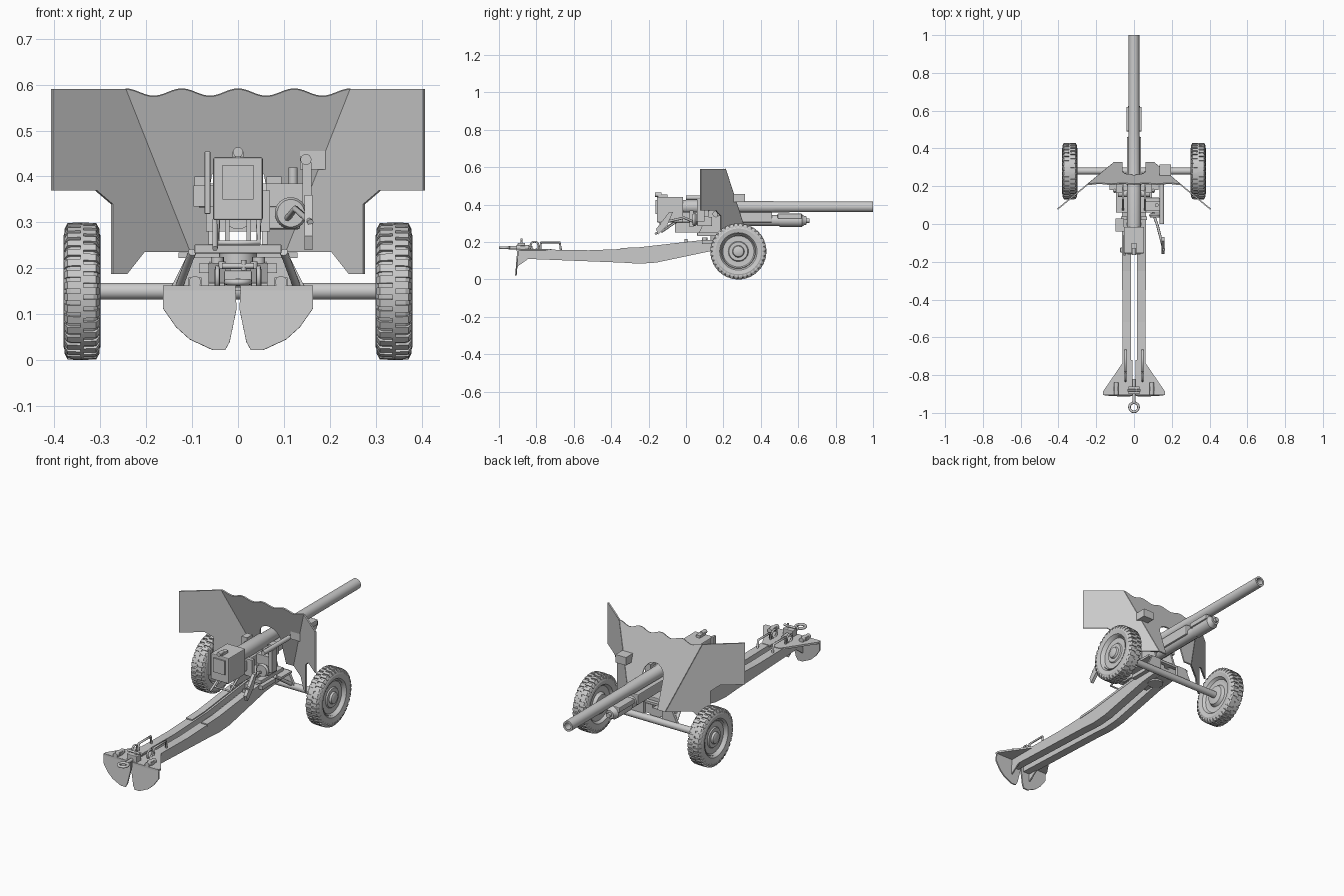
import bpy, bmesh
from math import sin, cos, pi
from mathutils import Vector

if "Cube" in bpy.data.objects:
    bpy.data.objects.remove(bpy.data.objects["Cube"])


# ---------- helpers: geometry is written in world coordinates ----------
def finish(name, bm, mirror=False, smooth=False, thick=0, bevel=0):
    bmesh.ops.recalc_face_normals(bm, faces=bm.faces)
    me = bpy.data.meshes.new(name)
    bm.to_mesh(me)
    bm.free()
    ob = bpy.data.objects.new(name, me)
    bpy.context.collection.objects.link(ob)
    if thick:
        m = ob.modifiers.new("thickness", 'SOLIDIFY')
        m.thickness, m.offset = thick, 0
    if bevel:
        m = ob.modifiers.new("bevel", 'BEVEL')
        m.width, m.segments = bevel, 2
    if mirror:
        ob.modifiers.new("mirror", 'MIRROR')
    if smooth:
        bpy.ops.object.select_all(action='DESELECT')
        bpy.context.view_layer.objects.active = ob
        ob.select_set(True)
        bpy.ops.object.shade_smooth_by_angle()
    return ob


def box(name, x, y, z, **kw):
    bm = bmesh.new()
    bmesh.ops.create_cube(bm, size=1)
    for v in bm.verts:
        v.co = [a[0] + (c + .5) * (a[1] - a[0]) for a, c in zip((x, y, z), v.co)]
    return finish(name, bm, **kw)


def lathe(name, start, axis, profile, seg=24, **kw):
    """Turn (distance along axis, radius) pairs around an axis."""
    bm = bmesh.new()
    o, d = Vector(start), Vector(axis).normalized()
    u = d.orthogonal().normalized()
    w = d.cross(u)
    rings = [[bm.verts.new(o + d * t + (u * cos(2 * pi * i / seg) + w * sin(2 * pi * i / seg)) * r)
              for i in range(seg)] for t, r in profile]
    for a, b in zip(rings, rings[1:]):
        for i in range(seg):
            bm.faces.new((a[i], a[(i + 1) % seg], b[(i + 1) % seg], b[i]))
    bm.faces.new(rings[0])
    bm.faces.new(rings[-1])
    return finish(name, bm, smooth=True, **kw)


def rod(name, p, q, r, seg=16, **kw):
    d = Vector(q) - Vector(p)
    return lathe(name, p, d, [(0, r), (d.length, r)], seg, **kw)


def prism(name, pts, axis, a, b, **kw):
    """Extrude a 2D outline along axis 0/1/2 from a to b."""
    bm = bmesh.new()
    vs = []
    for p in pts:
        c = list(p)
        c.insert(axis, a)
        vs.append(bm.verts.new(c))
    f = bm.faces.new(vs)
    g = bmesh.ops.extrude_face_region(bm, geom=[f])['geom']
    off = Vector([b - a if i == axis else 0 for i in range(3)])
    bmesh.ops.translate(bm, vec=off, verts=[v for v in g if isinstance(v, bmesh.types.BMVert)])
    return finish(name, bm, **kw)


def sheet(name, pts, depth, thick, **kw):
    """Plate outlined in x/z with y given by a function."""
    bm = bmesh.new()
    bm.faces.new([bm.verts.new((x, depth(x, z), z)) for x, z in pts])
    return finish(name, bm, thick=thick, **kw)


def wire(name, pts, r, cyclic=False, mirror=False):
    cu = bpy.data.curves.new(name, 'CURVE')
    cu.dimensions, cu.bevel_depth, cu.bevel_resolution = '3D', r, 2
    cu.use_fill_caps = True
    s = cu.splines.new('POLY')
    s.points.add(len(pts) - 1)
    for p, c in zip(s.points, pts):
        p.co = (*c, 1)
    s.use_cyclic_u = cyclic
    ob = bpy.data.objects.new(name, cu)
    bpy.context.collection.objects.link(ob)
    if mirror:
        ob.modifiers.new("mirror", 'MIRROR')
    return ob


# ---------- wheels and axle ----------
WY, WZ = .28, .15
lathe("tyre", (.30, WY, WZ), (1, 0, 0),
      [(.02, .088), (.004, .1), (0, .122), (.006, .138), (.015, .144), (.065, .144),
       (.074, .138), (.08, .122), (.076, .1), (.06, .088)], 48, mirror=True)
lathe("wheel_disc", (.30, WY, WZ), (1, 0, 0),
      [(.0, .03), (.004, .05), (.022, .06), (.018, .09), (.064, .094), (.07, .09), (.058, .082),
       (.052, .06), (.066, .05), (.066, .032), (.076, .028), (.08, .02)], 32, mirror=True)
bm = bmesh.new()
N = 36
for side in (0, 1):
    for k in range(N):
        a = 2 * pi * (k + side * .5) / N
        inner, outer = (.343, .302) if side == 0 else (.337, .378)
        sec = [(inner, .142), (inner, .15), ((outer * 5 + inner) / 6, .149), (outer, .136), (outer, .122)]
        loops = []
        for da in (-.055, .055):
            loops.append([bm.verts.new((x, WY + r * cos(a + da), WZ + r * sin(a + da))) for x, r in sec])
        bm.faces.new(loops[0])
        bm.faces.new(loops[1])
        for i in range(5):
            j = (i + 1) % 5
            bm.faces.new((loops[0][i], loops[0][j], loops[1][j], loops[1][i]))
finish("tyre_tread", bm, mirror=True)
rod("axle", (-.31, WY, WZ), (.31, WY, WZ), .018)
prism("axle_bracket", [(.055, .15), (.15, .15), (.11, .23), (.055, .23)], 1, .265, .28, mirror=True)
wire("axle_brace", [(.13, .28, .155), (.1, .17, .235)], .009, mirror=True)

# ---------- shield ----------
fold = lambda x, z: .21 + (.59 - z) * .324
wing = lambda x, z: .21 - (x - .245) * .82
top = [(x, .583 + .008 * cos(2 * pi * x / .1225)) for x in [-.245 + .49 * i / 48 for i in range(49)]]
arch = [(.06 * cos(pi * i / 10), .385 + .06 * sin(pi * i / 10)) for i in range(11)]
sheet("shield_centre", top + [(.105, .235), (.06, .235)] + arch + [(-.06, .235), (-.105, .235)], fold, .007)
sheet("shield_wing", [(.245, .591), (.405, .591), (.405, .37), (.31, .37), (.275, .34), (.275, .188),
                      (.243, .188), (.206, .235), (.105, .235)], wing, .007, mirror=True)
box("sight_port_hood", (.135, .197), (.25, .315), (.415, .458))

# ---------- barrel, breech and recoil gear ----------
BZ = .388
lathe("barrel", (0, -.04, BZ), (0, 1, 0),
      [(0, .037), (.24, .037), (.26, .032), (.5, .031), (.52, .029), (1.04, .028), (1.04, .018), (.98, .018)], 28)
lathe("recoil_cylinder", (0, .0, .315), (0, 1, 0),
      [(0, .03), (.5, .03), (.5, .034), (.62, .034), (.63, .026), (.645, .022), (.645, .012), (.66, .012)], 20)
box("cradle_trough", (-.038, .038), (-.02, .46), (.305, .36), bevel=.004)
box("cradle_front_clamp", (-.04, .04), (.49, .62), (.325, .352), bevel=.004)
box("cradle_rear_plate", (-.07, .07), (.02, .04), (.28, .37))
box("breech_block", (-.054, .054), (-.155, -.015), (.305, .442), bevel=.004)
box("breech_wedge", (-.034, .034), (-.162, -.05), (.35, .425))
box("breech_top_catch", (-.012, .012), (-.15, -.1), (.44, .455))
rod("breech_catch_knob", (0, -.165, .453), (0, -.13, .453), .011)
box("breech_lever", (-.073, -.06), (-.15, -.125), (.318, .455), bevel=.003)
box("breech_side_housing", (-.097, -.054), (-.04, .03), (.335, .38))
wire("breech_grip", [(-.05, -.06, .305), (-.05, -.165, .243)], .006)
wire("deflector_guard", [(.045, -.05, .31), (.045, -.13, .255), (-.045, -.13, .255), (-.045, -.05, .31)], .006)
box("guard_strut", (.018, .028), (-.06, .1), (.25, .31), mirror=True)

# ---------- saddle and elevating gear ----------
box("saddle_plate", (-.095, .095), (.06, .25), (.232, .252), bevel=.003)
box("saddle_lip", (-.13, .13), (.18, .27), (.222, .234))
prism("trunnion_cheek", [(.07, .25), (.25, .25), (.22, .34), (.18, .385), (.13, .385)], 0, .052, .064, mirror=True)
rod("trunnion_pin", (.035, .16, .35), (.085, .16, .35), .018, mirror=True)
box("trunnion_cap", (.062, .095), (.165, .21), (.34, .40), mirror=True)
rod("traverse_pivot", (0, .17, .15), (0, .17, .24), .04)
box("pivot_housing", (-.03, .03), (.08, .26), (.158, .2))
rod("hinge_barrel", (.045, .1, .16), (.045, .1, .225), .014, mirror=True)
box("hinge_link", (.03, .085), (.085, .2), (.19, .21), mirror=True)
box("elevation_gearbox", (.062, .135), (.06, .14), (.285, .335), bevel=.004)
box("sight_bracket", (.062, .145), (.07, .12), (.335, .385))
rod("sight_mount", (.12, .1, .38), (.12, .1, .42), .01)
rod("sight_tube", (.148, .0, .437), (.148, .22, .437), .012)
box("sight_arm", (.14, .16), (.06, .1), (.31, .43))
lathe("handwheel", (.115, .035, .32), (0, 1, 0), [(0, .03), (.012, .035), (.02, .03)], 20)
wire("shoulder_bar", [(.1, .06, .3), (.125, -.01, .33), (.158, -.14, .3)], .007)
prism("shoulder_piece", [(-.15, .24), (-.16, .27), (-.09, .36), (-.07, .36), (-.1, .29)], 0, .145, .162)

# ---------- trail legs ----------
trail = [(-.9, .162), (-.52, .156), (-.25, .166), (.15, .212), (.26, .215), (.26, .165), (.14, .153),
         (-.16, .09), (-.25, .084), (-.34, .09), (-.9, .112)]
prism("trail_leg", trail, 0, .016, .062, mirror=True)
cap = [(-.35, .168), (-.25, .172), (.1, .212), (.1, .2), (-.25, .16), (-.35, .155)]
prism("trail_cap_strip", cap, 0, .026, .064, mirror=True)
rod("trail_lock_post", (.035, .0, .18), (.035, .0, .215), .008, mirror=True)

# ---------- spades and towing gear ----------
prism("spade_top_plate", [(.05, -.72), (.163, -.885), (.163, -.905), (.008, -.905), (.008, -.72)],
      2, .152, .162, mirror=True)
sheet("spade_blade", [(.006, .162), (.163, .162), (.163, .112), (.135, .072), (.105, .045), (.055, .022),
                      (.028, .022), (.018, .04), (.003, .112)],
      lambda x, z: -.898 - (.162 - z) * .08, .008, mirror=True)
prism("spade_gusset", [(-.9, .155), (-.78, .155), (-.9, .07)], 0, .055, .062, mirror=True)
rod("spade_pin", (.094, -.905, .17), (.094, -.84, .17), .013, mirror=True)
box("spade_pin_base", (.08, .108), (-.885, -.86), (.16, .18), mirror=True)
wire("lifting_handle", [(.045, -.78, .155), (.045, -.775, .198), (.045, -.675, .198), (.045, -.668, .152)],
     .006, mirror=True)
wire("trail_ring", [(.045, -.81 + .022 * cos(a * pi / 8), .18 + .022 * sin(a * pi / 8)) for a in range(16)],
     .005, True, mirror=True)
wire("towing_eye", [(.024 * sin(a * pi / 12), -.97 + .024 * cos(a * pi / 12), .17) for a in range(24)], .007, True)
rod("towing_bar", (0, -.948, .17), (0, -.82, .17), .009)
box("towing_lock", (-.03, .03), (-.9, -.86), (.16, .195), bevel=.003)
rod("lock_post", (.012, -.88, .18), (.012, -.88, .218), .006)
rod("lock_handle", (-.035, -.88, .205), (.035, -.88, .205), .006)
